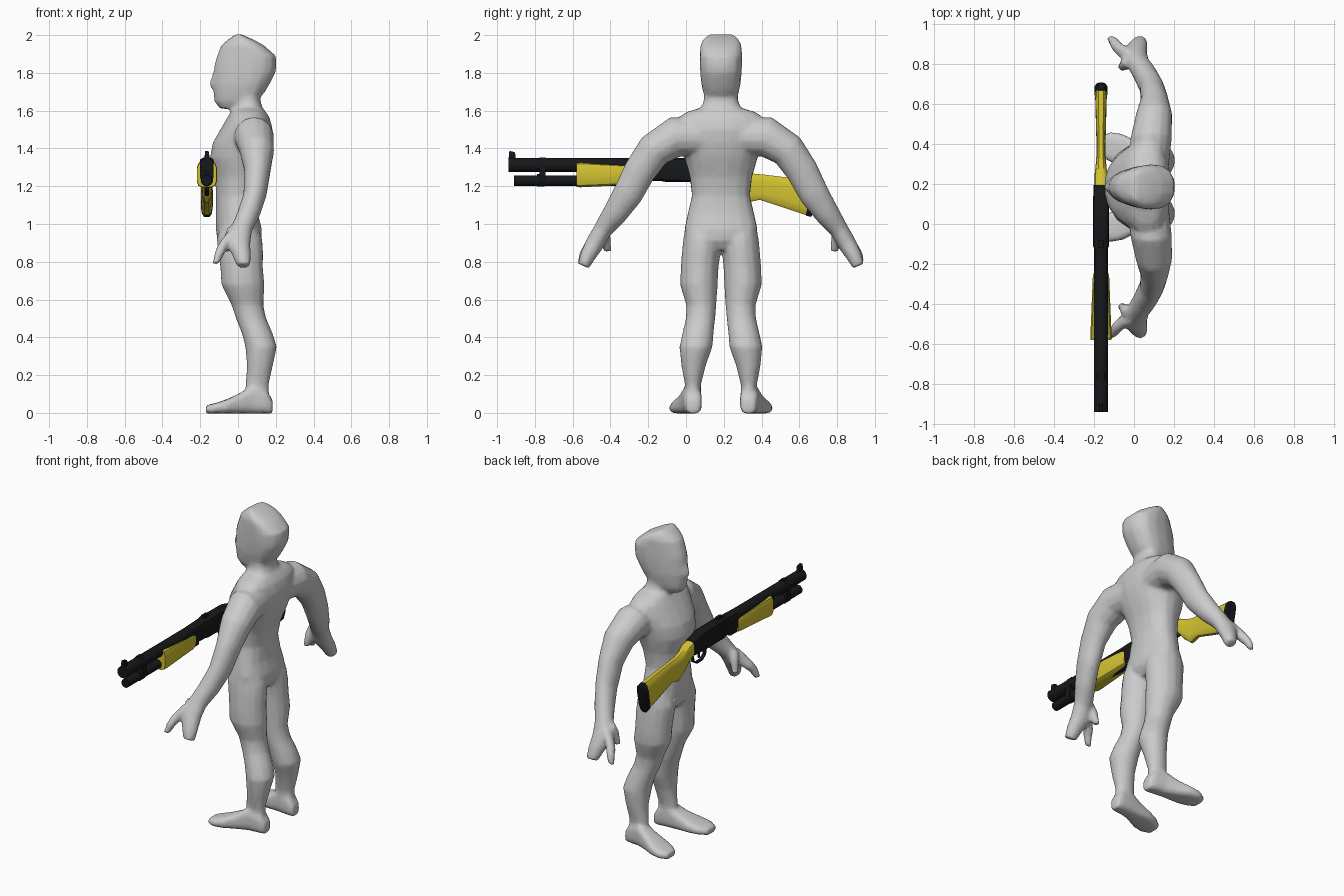
import bpy, bmesh, math
from mathutils import Vector as V

MID = 0.185      # mirror plane of the figure (it faces -x)
GX = -0.165      # centre line of the long gun


def material(name, col):
    m = bpy.data.materials.new(name)
    m.diffuse_color = (*col, 1)
    return m


GREY = material("body grey", (0.6, 0.6, 0.6))
BLACK = material("gun black", (0.008, 0.009, 0.01))
YELLOW = material("furniture yellow", (0.66, 0.54, 0.03))


def sp(a, e):
    return math.copysign(abs(a) ** e, a)


def loft(bm, rings, n=14, e=1.0, taper=0.0):
    """Skin rings of (centre, u, v); taper narrows v towards -u."""
    loops = []
    for c, u, v in rings:
        loop = []
        for i in range(n):
            t = 2 * math.pi * (i + 0.5) / n
            a, b = sp(math.cos(t), e), sp(math.sin(t), e)
            loop.append(bm.verts.new(V(c) + V(u) * a + V(v) * b * (1 + taper * (a - 0.3))))
        loops.append(loop)
    for p, q in zip(loops, loops[1:]):
        for i in range(n):
            j = (i + 1) % n
            bm.faces.new((p[i], p[j], q[j], q[i]))
    bm.faces.new(loops[0][::-1])
    bm.faces.new(loops[-1])


def finish(bm, name, mat, angle=35):
    bmesh.ops.recalc_face_normals(bm, faces=bm.faces)
    me = bpy.data.meshes.new(name)
    bm.to_mesh(me)
    bm.free()
    me.materials.append(mat)
    ob = bpy.data.objects.new(name, me)
    bpy.context.collection.objects.link(ob)
    bpy.ops.object.select_all(action='DESELECT')
    bpy.context.view_layer.objects.active = ob
    ob.select_set(True)
    if angle:
        bpy.ops.object.shade_smooth_by_angle(angle=math.radians(angle))
    return ob


def level(z, xf, xb, hw, y=MID):
    return ((xf + xb) / 2, y, z), ((xb - xf) / 2, 0, 0), (0, hw, 0)


def limb(bm, pts, s, n=12):
    """Tube through (side offset, z, x, radius, x radius), square to its path."""
    rings = []
    for i, (d, z, x, r, rx) in enumerate(pts):
        a, b = pts[max(i - 1, 0)], pts[min(i + 1, len(pts) - 1)]
        t = V((0, s * (b[0] - a[0]), b[1] - a[1])).normalized()
        rings.append(((x, MID + s * d, z), (rx, 0, 0), V((0, -t.z, t.y)) * r))
    loft(bm, rings, n)


# --- figure: overlapping lofts fused into one skin ---
bm = bmesh.new()
# torso and neck
loft(bm, [level(*r) for r in [
    (.86, -.06, .09, .08), (.91, -.11, .125, .17), (.97, -.118, .128, .2),
    (1.05, -.117, .108, .182), (1.15, -.117, .102, .158), (1.25, -.122, .12, .17),
    (1.35, -.15, .16, .2), (1.43, -.135, .18, .22), (1.5, -.095, .185, .24),
    (1.56, -.06, .17, .235), (1.592, -.04, .15, .19), (1.615, -.03, .13, .11),
    (1.65, -.03, .12, .094), (1.72, -.03, .12, .09)]], 18, .9, .1)
# head
loft(bm, [level(*r) for r in [
    (1.61, -.095, .0, .05), (1.65, -.127, .1, .082), (1.7, -.13, .145, .098),
    (1.74, -.137, .168, .107), (1.8, -.128, .2, .113), (1.84, -.127, .205, .115),
    (1.89, -.112, .202, .116), (1.945, -.09, .14, .112), (1.975, -.055, .085, .1),
    (2.003, -.015, .02, .07)]], 16, .85, .22)
# nose
loft(bm, [level(*r) for r in [
    (1.715, -.14, -.1, .02), (1.74, -.155, -.1, .02), (1.81, -.13, -.1, .012)]], 8)
for s in (-1, 1):
    # leg
    loft(bm, [level(z, f, b, w, MID + s * d) for z, f, b, w, d in [
        (1.0, -.09, .1, .085, .1), (.92, -.115, .13, .1, .1), (.85, -.105, .135, .1, .107),
        (.77, -.095, .133, .1, .113), (.68, -.09, .142, .1, .117), (.57, -.035, .135, .08, .104),
        (.5, -.012, .15, .078, .108), (.42, .02, .185, .083, .122), (.35, .038, .207, .088, .132),
        (.25, .047, .185, .065, .145), (.15, .04, .163, .043, .148), (.06, .04, .165, .043, .148)]],
        14)
    # foot, turned slightly outwards
    loft(bm, [((x, MID + s * d, h / 2 - .002), (0, w, 0), (0, 0, h / 2 + .002)) for x, d, w, h in [
        (.183, .145, .035, .07), (.15, .148, .048, .12), (.08, .155, .052, .15),
        (.01, .17, .062, .105), (-.06, .188, .078, .072), (-.12, .2, .076, .052),
        (-.17, .205, .045, .04)]], 14, .65)
    # arm and mitten hand
    limb(bm, [(.1, 1.46, .075, .1, .1), (.24, 1.462, .085, .108, .105),
              (.355, 1.39, .1, .094, .092), (.43, 1.28, .103, .086, .07),
              (.495, 1.155, .09, .08, .062), (.565, 1.05, .055, .066, .062),
              (.628, .965, .015, .05, .06), (.665, .9, .0, .05, .066),
              (.7, .84, .018, .043, .05), (.728, .778, .03, .033, .036)], s, 14)
    # forefinger and thumb
    limb(bm, [(.65, .95, -.02, .04, .04), (.695, .88, -.08, .034, .032),
              (.725, .84, -.1, .028, .026), (.742, .79, -.118, .02, .018)], s, 8)
    limb(bm, [(.63, .98, -.02, .035, .04), (.61, .93, -.045, .028, .03),
              (.6, .855, -.06, .022, .02)], s, 8)
body = finish(bm, "figure_body", GREY, 0)
rm = body.modifiers.new("fuse", 'REMESH')
rm.mode = 'VOXEL'
rm.voxel_size = .011
rm.use_smooth_shade = True
sm = body.modifiers.new("soften", 'SMOOTH')
sm.factor = .5
sm.iterations = 4
dc = body.modifiers.new("simplify", 'DECIMATE')
dc.ratio = .2


# --- long gun along y ---
def bar(name, stations, mat, n=12, e=1.0, angle=35):
    """Loft through (top y, top z, bottom y, bottom z, half width)."""
    b = bmesh.new()
    loft(b, [((GX, (ty + by) / 2, (tz + bz) / 2), (w, 0, 0), (0, (ty - by) / 2, (tz - bz) / 2))
             for ty, tz, by, bz, w in stations], n, e)
    return finish(b, name, mat, angle)


def tube(name, y0, y1, z, r, n=14):
    return bar(name, [(y, z + r, y, z - r, r) for y in (y0, y1)], BLACK, n)


tube("barrel", -.94, -.1, 1.312, .037)
tube("magazine_tube", -.91, -.2, 1.23, .028)
tube("magazine_cap", -.79, -.75, 1.232, .033)
bar("barrel_clamp", [(y, 1.355, y, 1.2, .036) for y in (-.775, -.745)], BLACK, 12, .7)
bar("front_sight", [(-.935, 1.388, -.94, 1.34, .011), (-.905, 1.38, -.9, 1.34, .011)], BLACK, 8, .4)
bar("receiver", [(-.26, 1.345, -.26, 1.23, .035), (-.12, 1.35, -.12, 1.225, .036),
                 (-.11, 1.352, -.11, 1.222, .041), (.1, 1.35, .1, 1.22, .041),
                 (.195, 1.325, .195, 1.225, .037)], BLACK, 12, .5)
bar("rear_sight", [(-.12, 1.368, -.12, 1.34, .014), (-.08, 1.368, -.08, 1.34, .014)], BLACK, 8, .4)
bar("trigger", [(.1, 1.23, .1, 1.175, .006), (.115, 1.23, .11, 1.175, .006)], BLACK, 8, .5)
bar("forend", [(-.58, 1.328, -.58, 1.195, .052), (-.56, 1.33, -.56, 1.193, .054),
               (-.27, 1.312, -.27, 1.208, .042), (-.245, 1.308, -.245, 1.213, .037)], YELLOW, 12, .5)
bar("stock", [(.19, 1.32, .19, 1.228, .034), (.24, 1.31, .235, 1.205, .034),
              (.29, 1.285, .27, 1.16, .028), (.34, 1.27, .325, 1.112, .024),
              (.42, 1.262, .39, 1.127, .023), (.67, 1.232, .635, 1.045, .03)], YELLOW, 12, .6)
bar("butt_pad", [(.669, 1.234, .634, 1.043, .032), (.7, 1.228, .66, 1.036, .032),
                 (.707, 1.215, .668, 1.045, .026)], BLACK, 12, .6)

# trigger guard: small hoop in the side plane
bm = bmesh.new()
pts = [(.04, 1.23), (.05, 1.18), (.08, 1.158), (.13, 1.155), (.165, 1.175), (.18, 1.23)]
rings = []
for i, (y, z) in enumerate(pts):
    a, b = pts[max(i - 1, 0)], pts[min(i + 1, 5)]
    t = V((0, b[0] - a[0], b[1] - a[1])).normalized()
    rings.append(((GX, y, z), (.012, 0, 0), V((0, -t.z, t.y)) * .006))
loft(bm, rings, 8, .7)
finish(bm, "trigger_guard", BLACK)
